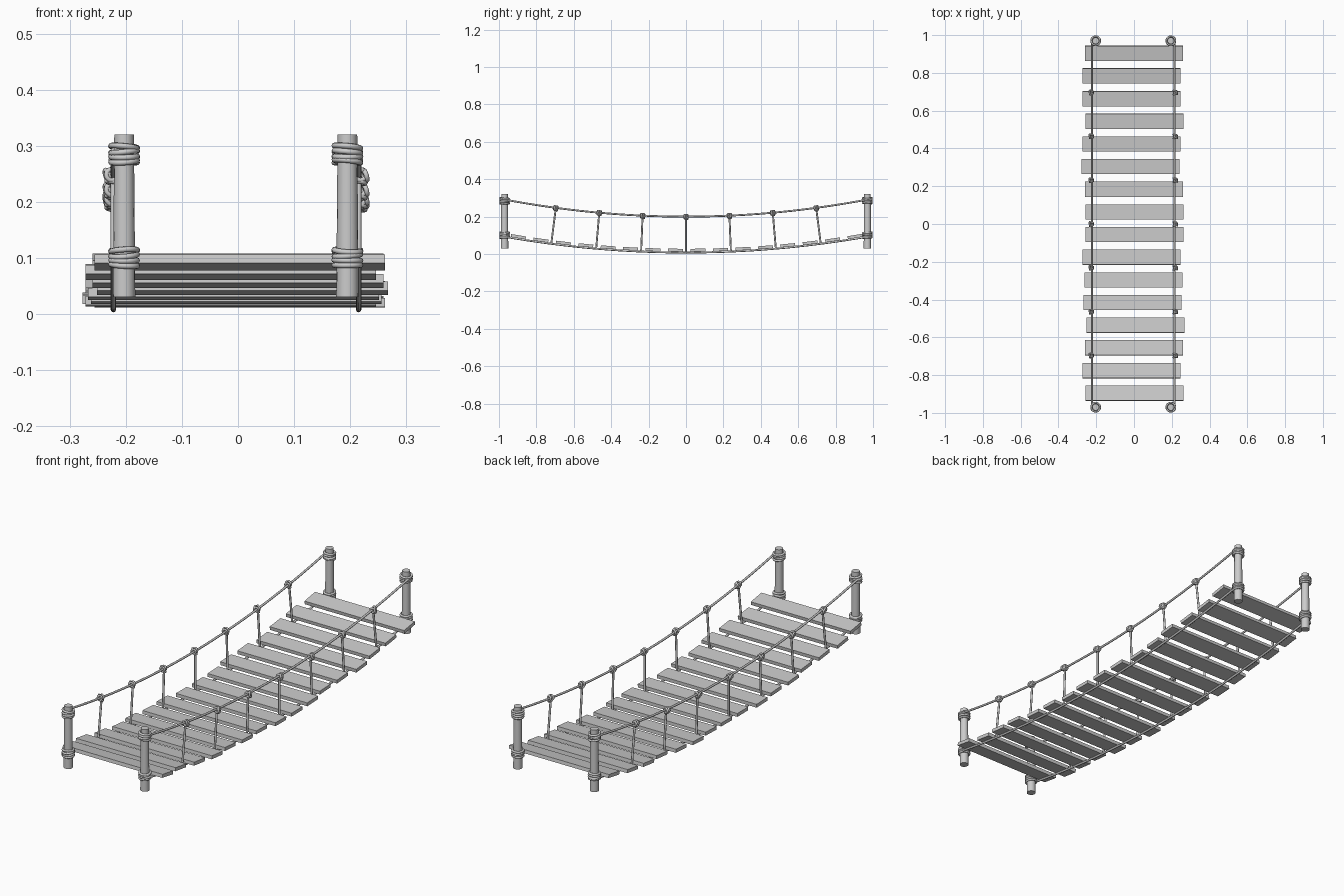
import bpy, math, random
from mathutils import Vector

random.seed(4)
if "Cube" in bpy.data.objects:
    bpy.data.objects.remove(bpy.data.objects["Cube"])

grey = bpy.data.materials.new("plain grey")
grey.use_nodes = True
grey.diffuse_color = (0.6, 0.6, 0.6, 1)
grey.node_tree.nodes["Principled BSDF"].inputs["Base Color"].default_value = (0.6, 0.6, 0.6, 1)


def finish(obj, name):
    obj.name = name
    obj.data.materials.append(grey)
    return obj


def rope(name, paths, radius, closed=False):
    """Round tube along one or more paths."""
    curve = bpy.data.curves.new(name, "CURVE")
    curve.dimensions = "3D"
    curve.bevel_depth = radius
    curve.bevel_resolution = 2
    curve.use_fill_caps = not closed
    for path in paths:
        spline = curve.splines.new("POLY")
        spline.points.add(len(path) - 1)
        for point, co in zip(spline.points, path):
            point.co = (*co, 1)
        spline.use_cyclic_u = closed
        spline.use_smooth = True
    obj = bpy.data.objects.new(name, curve)
    bpy.context.collection.objects.link(obj)
    return finish(obj, name)


def ring(center, axis, radius, steps=20):
    """Circle of points around an axis."""
    turn = Vector(axis).to_track_quat("Z", "Y")
    return [Vector(center) + turn @ Vector((radius * math.cos(i * math.tau / steps),
                                            radius * math.sin(i * math.tau / steps), 0))
            for i in range(steps)]


def sag(y, low, rise):
    return low + rise * y * y


POST_Y = 0.97
DECK, RAIL, UNDER = (0.02, 0.09), (0.2, 0.097), (0.008, 0.09)
sides = (("right", -0.203, -0.222, -1), ("left", 0.195, 0.215, 1))

# Planks follow the sagging deck, each shifted a little sideways
shifts = (3, -13, 0, 8, -8, -3, -13, 3, 3, 0, -18, -13, 3, -13, -13, 0)
for i, shift in enumerate(shifts):
    y = -0.896 + i * 0.12
    bpy.ops.mesh.primitive_cube_add(size=1, location=(shift / 1000, y, sag(y, *DECK)),
                                    rotation=(math.atan(2 * DECK[1] * y), 0, 0))
    plank = bpy.context.object
    plank.scale = (0.518, 0.08, 0.016)
    finish(plank, f"plank_{i + 1}")

for side, post_x, rope_x, out in sides:
    # Posts with rope lashings at the rail and at the deck
    for end, y in (("front", -POST_Y), ("back", POST_Y)):
        bpy.ops.mesh.primitive_cone_add(vertices=16, radius1=0.02, radius2=0.0175, depth=0.29,
                                        location=(post_x, y, 0.175))
        post = finish(bpy.context.object, f"{end}_{side}_post")
        bpy.ops.object.shade_smooth_by_angle()
        for level, z in (("rail", 0.285), ("deck", 0.1)):
            coils = []
            for k in range(4):
                tilt = (random.uniform(-0.12, 0.12), random.uniform(-0.12, 0.12), 1)
                coils.append(ring((post_x, y, z + (k - 1.5) * 0.0085), tilt, 0.0235))
            rope(f"{end}_{side}_{level}_lashing", coils, 0.005, True)

    # Hand rail and the ropes above and below the deck
    ys = [POST_Y * k / 24 for k in range(-24, 25)]
    rope(f"{side}_hand_rope", [[(rope_x, y, sag(y, *RAIL)) for y in ys]], 0.005)
    rope(f"{side}_deck_rope", [[(rope_x, y, sag(y, *UNDER)) for y in ys]], 0.005)

    # Hangers lean with the sag and are knotted to the hand rope
    for k in range(-3, 4):
        y = k * 0.232
        z = sag(y, *RAIL)
        foot = y * 1.035
        rope(f"{side}_hanger_{k + 4}", [[(rope_x, y, z), (rope_x, foot, sag(foot, *UNDER))]], 0.005)
        along = Vector((0, 1, 2 * RAIL[1] * y))
        center = Vector((rope_x + out * 0.003, y, z))
        loops = [ring(center + along * s, along + Vector((0.3 * s / 0.008, 0, 0)), 0.010, 12)
                 for s in (-0.008, 0.008)]
        loops.append(ring(center - Vector((0, 0, 0.012)), (0.2, 0.2, 1), 0.009, 12))
        loops.append(ring(center + Vector((out * 0.008, 0, 0)), (1, 0.3, 0.3), 0.010, 12))
        rope(f"{side}_knot_{k + 4}", loops, 0.0045, True)
